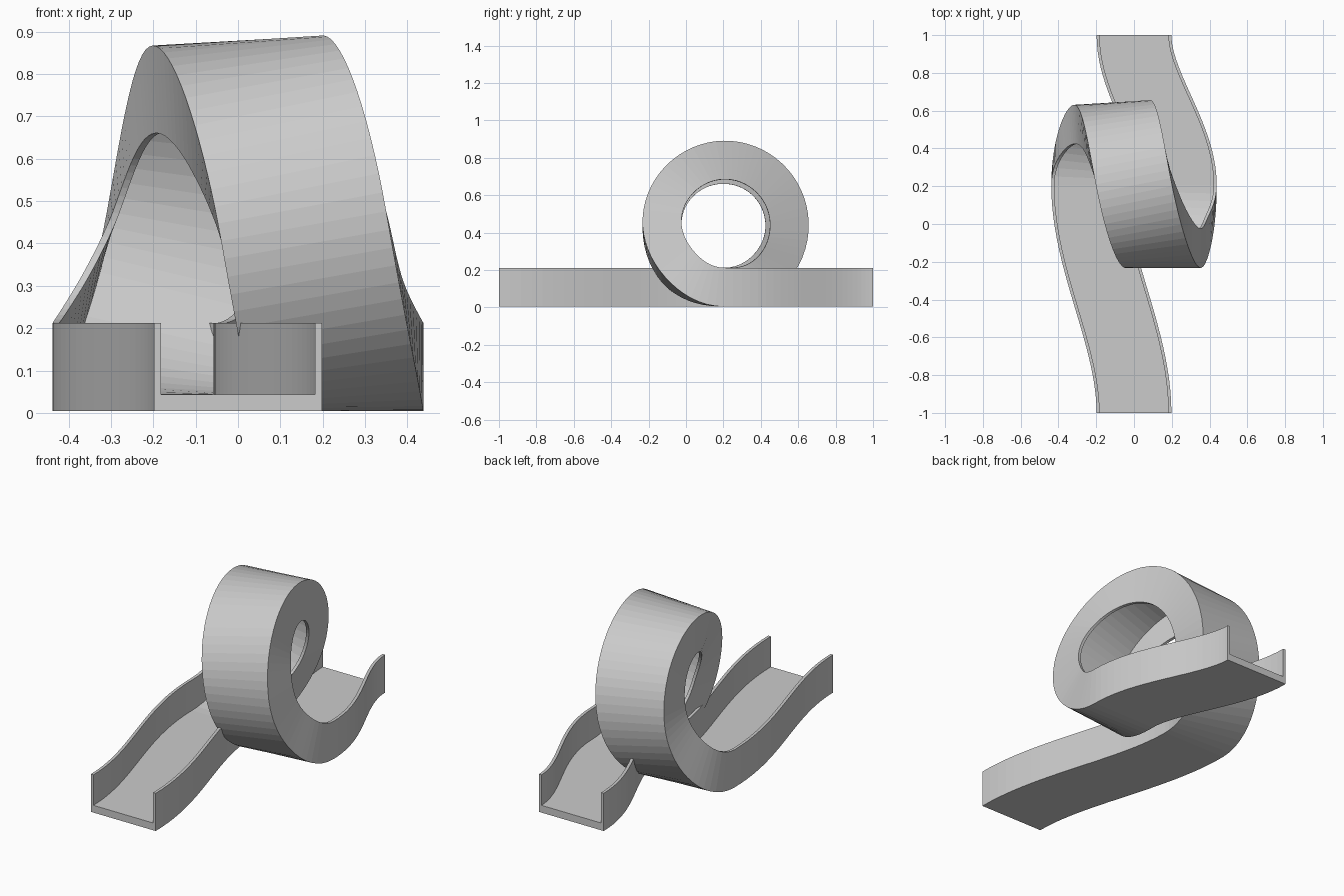
import bpy, bmesh, math
from mathutils import Vector

cube = bpy.data.objects.get("Cube")
if cube:
    bpy.data.objects.remove(cube, do_unlink=True)

# One plain grey material
grey = bpy.data.materials.new("plain grey")
grey.use_nodes = True
COLOUR = (0.6, 0.6, 0.6, 1)
grey.diffuse_color = COLOUR
grey.node_tree.nodes["Principled BSDF"].inputs["Base Color"].default_value = COLOUR

# Loop centre, radius and sideways offset of the track at the loop's foot
CY, RADIUS, BASE, SIDE = 0.205, 0.437, 0.004, 0.24
LEAD_STEPS, LOOP_STEPS = 24, 64
DRIFT = (-SIDE, -0.115, 0, 0.155, SIDE)                      # x at each quarter turn
ROLL = (0, 0.06, 0.065, 0.065, 0.06, 0.03, 0, -0.08, 0)      # banking at each eighth


def spline(keys, t):
    """Smooth curve through evenly spaced keys, level at both ends."""
    n = len(keys) - 1
    i = min(int(t * n), n - 1)
    f = t * n - i
    slope = lambda k: 0 if k in (0, n) else (keys[k + 1] - keys[k - 1]) / 2
    h = 3 * f * f - 2 * f ** 3
    return (keys[i] * (1 - h) + keys[i + 1] * h
            + slope(i) * f * (1 - f) ** 2 - slope(i + 1) * f * f * (1 - f))


def lead(y0, y1, x0, x1, t):
    """Flat stretch of track easing sideways."""
    return Vector((spline((x0, x1), t), y0 + (y1 - y0) * t, BASE))


def loop(t):
    a = math.tau * t
    return Vector((spline(DRIFT, t), CY + RADIUS * math.sin(a),
                   BASE + RADIUS * (1 - math.cos(a))))


# Path stations: point, upward direction and banking
UP = Vector((0, 0, 1))
stations = []
for i in range(LEAD_STEPS):
    stations.append((lead(-1, CY, 0, -SIDE, i / LEAD_STEPS), UP, 0))
for i in range(LOOP_STEPS + 1):
    t = i / LOOP_STEPS
    a = math.tau * t
    stations.append((loop(t), Vector((0, -math.sin(a), math.cos(a))), spline(ROLL, t)))
for i in range(1, LEAD_STEPS + 1):
    stations.append((lead(CY, 1, SIDE, 0, i / LEAD_STEPS), UP, 0))

# Channel cross-section: floor with two thin side walls
W, WALL, FLOOR, TOP = 0.198, 0.016, 0.04, 0.208
half = [(W, 0), (W, TOP), (W - WALL, TOP), (W - WALL, FLOOR)]
profile = half + [(-u, v) for u, v in reversed(half)]

# Sweep the channel along the path
bm = bmesh.new()
rings = []
last = len(stations) - 1
for i, (p, up, roll) in enumerate(stations):
    if i in (0, last):
        tangent = Vector((0, 1, 0))
    else:
        tangent = (stations[i + 1][0] - stations[i - 1][0]).normalized()
    across = tangent.cross(up).normalized()
    up = across.cross(tangent)
    c, s = math.cos(roll), math.sin(roll)
    across, up = across * c - up * s, up * c + across * s
    rings.append([bm.verts.new(p + across * u + up * v) for u, v in profile])
for r0, r1 in zip(rings, rings[1:]):
    for k in range(len(profile)):
        j = (k + 1) % len(profile)
        bm.faces.new((r0[k], r0[j], r1[j], r1[k]))

# Close the ends: each wall and the floor between them
for ring in (rings[0], rings[-1]):
    bm.faces.new(ring)
bmesh.ops.recalc_face_normals(bm, faces=bm.faces)

mesh = bpy.data.meshes.new("loop_track")
bm.to_mesh(mesh)
bm.free()
mesh.materials.append(grey)
track = bpy.data.objects.new("loop_track", mesh)
bpy.context.collection.objects.link(track)
